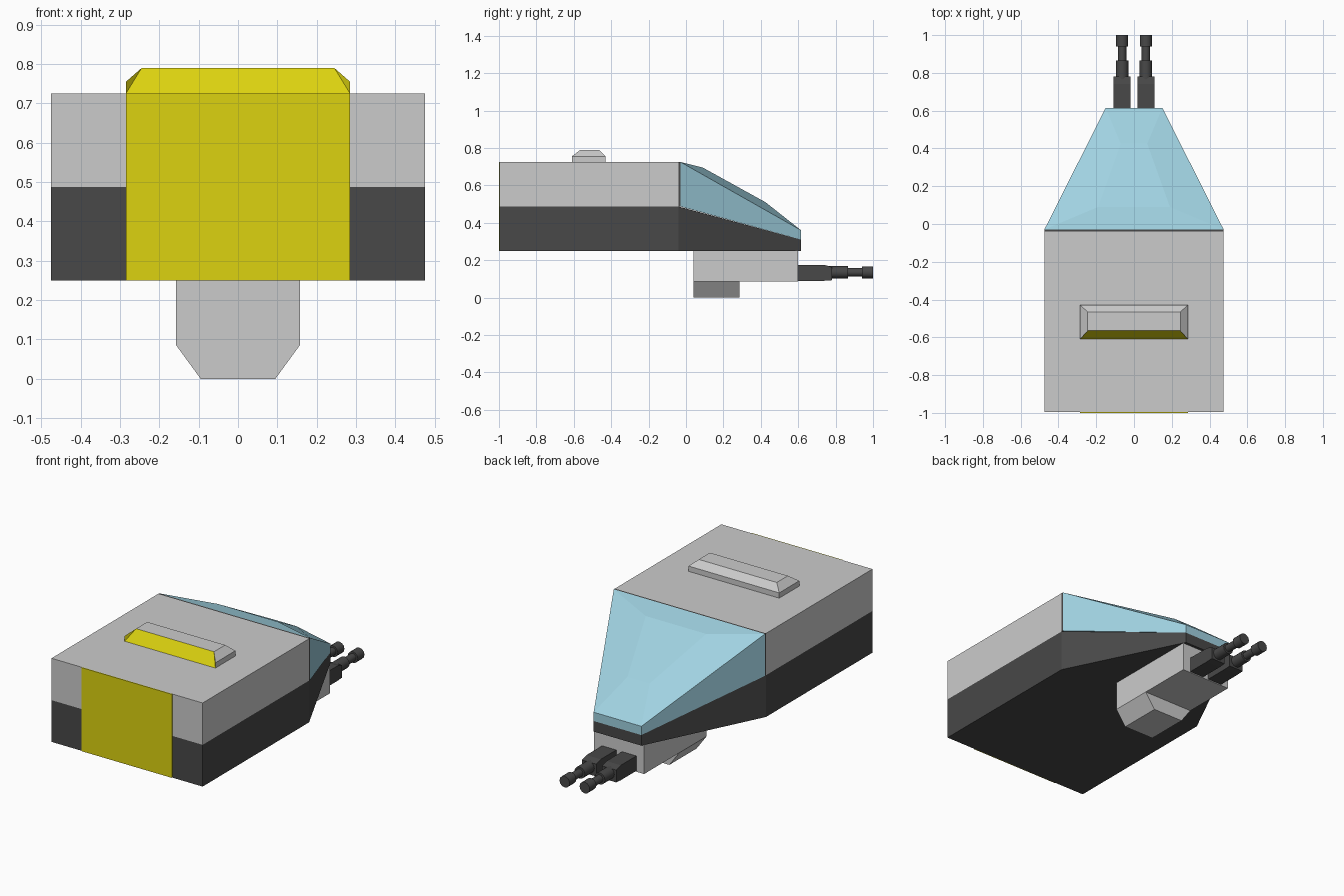
import bpy, math

default_cube = bpy.data.objects.get("Cube")
if default_cube:
    bpy.data.objects.remove(default_cube, do_unlink=True)


def make_material(name, r, g, b):
    mat = bpy.data.materials.new(name)
    mat.use_nodes = True
    mat.diffuse_color = (r, g, b, 1)
    mat.node_tree.nodes["Principled BSDF"].inputs["Base Color"].default_value = (r, g, b, 1)
    return mat


GREY = make_material("light grey paint", 0.6, 0.6, 0.6)
DARK = make_material("dark grey metal", 0.065, 0.065, 0.065)
YELLOW = make_material("yellow glow", 0.72, 0.65, 0.005)
GLASS = make_material("pale blue glass", 0.35, 0.64, 0.75)


def make_mesh(name, verts, faces, *mats):
    mesh = bpy.data.meshes.new(name)
    mesh.from_pydata(verts, [], faces)
    mesh.update()
    for mat in mats:
        mesh.materials.append(mat)
    obj = bpy.data.objects.new(name, mesh)
    bpy.context.collection.objects.link(obj)
    return obj


def loft(name, mat, sections):
    """Join equal-sized rings of points (counter-clockwise seen from -y) and cap the ends."""
    n = len(sections[0])
    verts = [p for ring in sections for p in ring]
    faces = [tuple(range(n)), tuple(reversed(range(len(verts) - n, len(verts))))]
    for s in range(len(sections) - 1):
        a, b = s * n, (s + 1) * n
        for i in range(n):
            j = (i + 1) % n
            faces.append((a + i, b + i, b + j, a + j))
    return make_mesh(name, verts, faces, mat)


def rect(y, half, low, high, cx=0):
    return [(cx - half, y, low), (cx + half, y, low), (cx + half, y, high), (cx - half, y, high)]


# Main hull, lower and upper halves
W, BACK, FLOOR, BELT, ROOF = 0.475, -0.04, 0.25, 0.487, 0.725
loft("lower_hull", DARK, [rect(-0.996, W, FLOOR, BELT), rect(BACK, W, FLOOR, BELT)])
loft("upper_hull", GREY, [rect(-0.996, W, BELT, ROOF), rect(BACK, W, BELT, ROOF)])
loft("engine_panel", YELLOW, [rect(-1, 0.285, FLOOR, ROOF), rect(-0.995, 0.285, FLOOR, ROOF)])

# Canopy frame and tapered nose
NOSE = 0.615
loft("canopy_frame", DARK, [rect(BACK, W, BELT, ROOF), rect(-0.03, W, BELT, ROOF)])
loft("nose_hull", DARK, [rect(BACK, W, FLOOR, BELT), rect(NOSE, 0.15, FLOOR, 0.31)])

# Faceted canopy: a tapered shell with a raised roof panel
verts = rect(-0.03, W, BELT, ROOF) + rect(NOSE, 0.15, 0.31, 0.36)
verts += [(-0.19, 0.09, 0.695), (0.19, 0.09, 0.695), (0.07, 0.425, 0.51), (-0.07, 0.425, 0.51)]
make_mesh("canopy", verts, [
    (0, 1, 2, 3), (4, 7, 6, 5), (0, 4, 5, 1), (1, 5, 6, 2), (0, 3, 7, 4),
    (8, 9, 10, 11), (3, 2, 9, 8), (2, 6, 10, 9), (6, 7, 11, 10), (7, 3, 8, 11)], GLASS)

# Roof vent: bevelled bar with a glowing front
verts = []
for half, front, back, z in ((0.285, -0.61, -0.43, ROOF), (0.285, -0.61, -0.43, 0.755),
                             (0.245, -0.565, -0.465, 0.79)):
    verts += [(-half, front, z), (half, front, z), (half, back, z), (-half, back, z)]
faces = [(0, 1, 9, 8), (0, 8, 4), (1, 5, 9), (8, 9, 10, 11), (3, 2, 1, 0)]
for a in (0, 4):
    faces += [(a + i, a + (i + 1) % 4, a + 4 + (i + 1) % 4, a + 4 + i) for i in (1, 2, 3)]
vent = make_mesh("roof_vent", verts, faces, GREY, YELLOW)
for poly in vent.data.polygons:
    poly.material_index = 1 if poly.normal.y < -0.3 else 0

# Gun mount under the nose, with a chamfered belly
loft("gun_mount", GREY, [rect(0.04, 0.157, 0.085, FLOOR), rect(0.60, 0.157, 0.085, FLOOR)])
loft("mount_belly", GREY, [
    [(-0.095, y, 0), (0.095, y, 0), (0.157, y, 0.085), (-0.157, y, 0.085)] for y in (0.04, 0.285)])

# Twin guns: tapered breech and stepped round barrel
BARREL = ((0.76, 0.033), (0.865, 0.033), (0.865, 0.022), (0.94, 0.022), (0.94, 0.032), (1.0, 0.032))
SIDES = 12
for side, x in (("right", -0.063), ("left", 0.063)):
    loft(side + "_gun_breech", DARK, [
        rect(0.59, 0.045, 0.09, 0.175, x), rect(0.74, 0.045, 0.09, 0.175, x),
        rect(0.78, 0.045, 0.093, 0.163, x)])
    rings = [[(x + r * math.cos(math.tau * i / SIDES), y, 0.135 + r * math.sin(math.tau * i / SIDES))
              for i in range(SIDES)] for y, r in BARREL]
    barrel = loft(side + "_gun_barrel", DARK, rings)
    bpy.ops.object.select_all(action="DESELECT")
    barrel.select_set(True)
    bpy.context.view_layer.objects.active = barrel
    bpy.ops.object.shade_smooth_by_angle(angle=math.radians(40))
